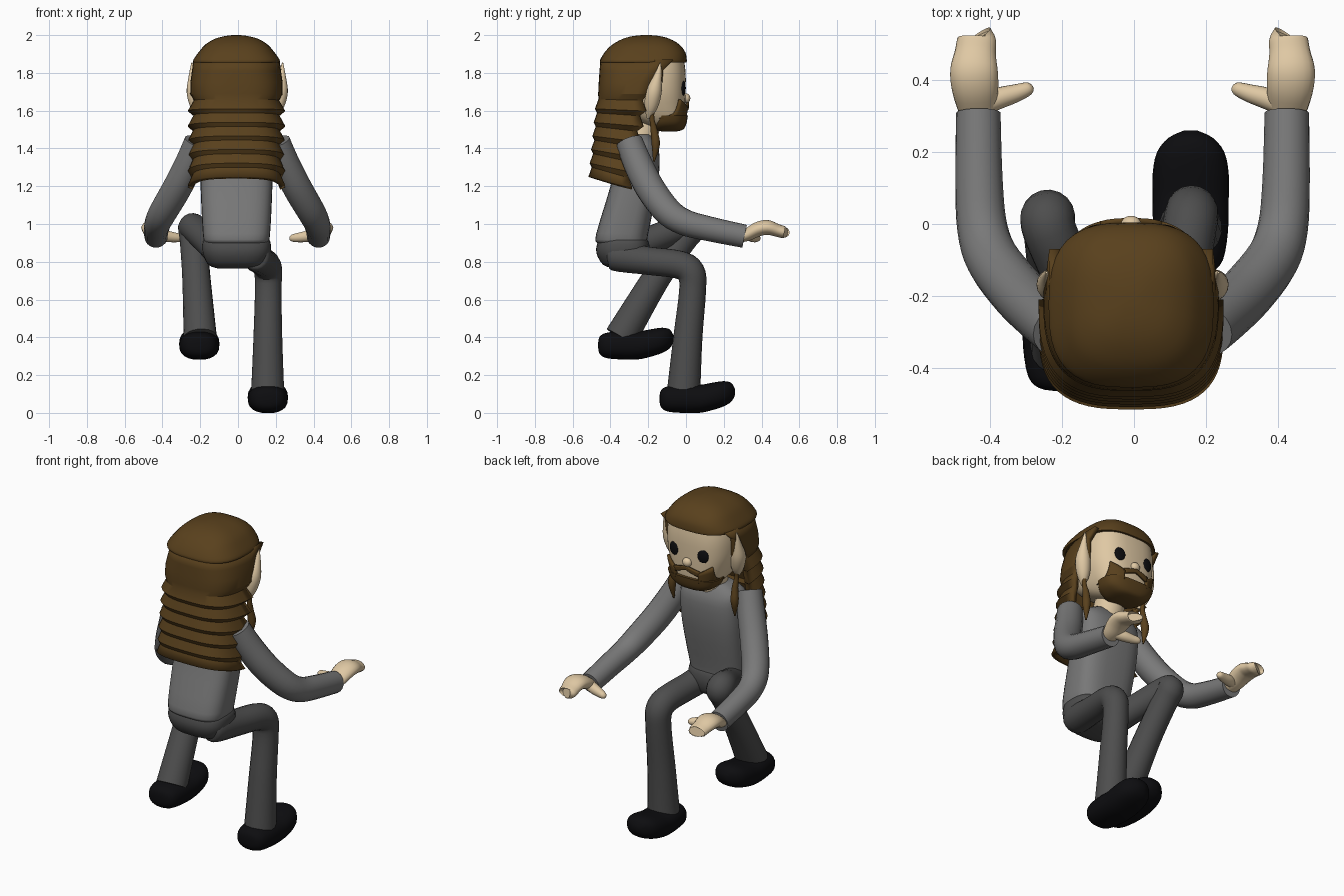
import bpy, math
from mathutils import Vector

if "Cube" in bpy.data.objects:
    bpy.data.objects.remove(bpy.data.objects["Cube"])

CX = -0.008


def mat(name, c):
    m = bpy.data.materials.new(name)
    m.diffuse_color = (*c, 1)
    m.use_nodes = True
    m.node_tree.nodes["Principled BSDF"].inputs["Base Color"].default_value = m.diffuse_color
    return m


SKIN = mat("skin", (.74, .58, .37))
HAIR = mat("hair", (.10, .052, .012))
SHIRT = mat("shirt", (.19, .19, .19))
PANTS = mat("pants", (.075, .075, .075))
BLACK = mat("black", (.004, .004, .005))


def make(name, verts, faces, m, angle=50):
    me = bpy.data.meshes.new(name)
    me.from_pydata([tuple(v) for v in verts], [], faces)
    me.materials.append(m)
    ob = bpy.data.objects.new(name, me)
    bpy.context.collection.objects.link(ob)
    bpy.ops.object.select_all(action='DESELECT')
    ob.select_set(True)
    bpy.context.view_layer.objects.active = ob
    bpy.ops.object.mode_set(mode='EDIT')
    bpy.ops.mesh.select_all(action='SELECT')
    bpy.ops.mesh.normals_make_consistent(inside=False)
    bpy.ops.object.mode_set(mode='OBJECT')
    bpy.ops.object.shade_smooth_by_angle(angle=math.radians(angle))
    return ob


def sup(t, n):
    c, s = math.cos(t), math.sin(t)
    return (math.copysign(abs(c) ** (2 / n), c), math.copysign(abs(s) ** (2 / n), s))


def skin_rings(name, rings, m, closed=True, caps=True, angle=50):
    k = len(rings[0])
    verts = [v for r in rings for v in r]
    faces = [(i * k + j, i * k + (j + 1) % k, (i + 1) * k + (j + 1) % k, (i + 1) * k + j)
             for i in range(len(rings) - 1) for j in range(k if closed else k - 1)]
    if caps:
        faces += [tuple(range(k)), tuple(range((len(rings) - 1) * k, len(rings) * k))]
    return make(name, verts, faces, m, angle)


def spline(rows, sub=4):
    """Catmull-Rom through tuples of any length."""
    out = []
    for i in range(len(rows) - 1):
        p = [rows[max(i - 1, 0)], rows[i], rows[i + 1], rows[min(i + 2, len(rows) - 1)]]
        for s in range(sub):
            t = s / sub
            out.append(tuple(.5 * (2 * b + (c - a) * t + (2 * a - 5 * b + 4 * c - d) * t * t
                                   + (3 * b - a - 3 * c + d) * t ** 3) for a, b, c, d in zip(*p)))
    return out + [rows[-1]]


def tube(name, pts, m, flat=1.0, seg=18, mirror=1):
    """pts: x, y, z, radius; flat squashes the tube's vertical thickness."""
    rows = spline([(p[0] * mirror + (CX if mirror < 0 else 0),) + p[1:] for p in pts])
    P = [Vector(r[:3]) for r in rows]
    rings, side = [], None
    for i, r in enumerate(rows):
        d = (P[min(i + 1, len(P) - 1)] - P[max(i - 1, 0)]).normalized()
        side = Vector((1, 0, 0)) if side is None else side
        if side is not None and abs(d.dot(side)) > .95:
            side = Vector((0, 1, 0))
        side = (side - d * d.dot(side)).normalized()
        up = d.cross(side)
        rings.append([P[i] + side * r[3] * math.cos(2 * math.pi * j / seg)
                      + up * r[3] * flat * math.sin(2 * math.pi * j / seg) for j in range(seg)])
    return skin_rings(name, rings, m)


def zloft(name, rows, m, n=2.6, seg=32, sub=3):
    """rows: z, back y, front y, half width"""
    rings = []
    for z, b, f, h in spline(rows, sub):
        rings.append([(CX + h * sup(2 * math.pi * j / seg, n)[0],
                       (b + f) / 2 + (f - b) / 2 * sup(2 * math.pi * j / seg, n)[1], z)
                      for j in range(seg)])
    return skin_rings(name, rings, m)


def ball(name, loc, r, m):
    bpy.ops.mesh.primitive_uv_sphere_add(segments=20, ring_count=12, radius=1, location=loc)
    ob = bpy.context.object
    ob.name, ob.scale = name, r
    ob.data.materials.append(m)
    bpy.ops.object.shade_smooth()
    return ob


# torso, pelvis and neck
zloft("shirt_body", [(.885, -.43, -.24, .13), (.9, -.47, -.21, .165), (.95, -.475, -.20, .178),
                     (1.2, -.40, -.15, .19), (1.36, -.365, -.14, .19), (1.43, -.35, -.16, .18),
                     (1.475, -.31, -.19, .11)], SHIRT, 3)
zloft("trouser_hips", [(.765, -.38, -.26, .10), (.785, -.44, -.21, .15), (.85, -.475, -.19, .18),
                       (.91, -.465, -.2, .178), (.93, -.44, -.22, .15)], PANTS, 2.8)
tube("neck", [(CX, -.25, 1.43, .09), (CX, -.22, 1.52, .085), (CX, -.2, 1.6, .085)], SKIN)

# legs
tube("right_leg", [(.09, -.42, .83, .04), (.095, -.38, .83, .078), (.125, -.2, .805, .075),
                   (.15, -.04, .785, .075), (.16, .025, .745, .075), (.16, .035, .65, .071),
                   (.158, .01, .4, .077), (.157, -.012, .12, .088)], PANTS)
tube("left_leg", [(-.08, -.42, .83, .04), (-.09, -.36, .845, .078), (-.17, -.17, .92, .075),
                  (-.235, -.02, .98, .075), (-.24, .02, .965, .076), (-.235, -.02, .91, .073),
                  (-.22, -.16, .71, .075), (-.2, -.345, .4, .088)], PANTS)

# shoes: y, z bottom, z top, half width
SHOE = [(-.14, .06, .09, .02), (-.132, .03, .12, .06), (-.1, .008, .14, .09), (-.02, 0, .15, .104),
        (.07, 0, .148, .106), (.14, .015, .16, .106), (.2, .035, .168, .094), (.24, .06, .158, .062),
        (.26, .095, .125, .02)]
for name, ox, oy, oz in (("right_shoe", .158, 0, 0), ("left_shoe", -.205, -.325, .283)):
    rings = [[(ox + h * sup(2 * math.pi * j / 24, 2.4)[0], oy + y,
               oz + (a + b) / 2 + (b - a) / 2 * sup(2 * math.pi * j / 24, 2.4)[1]) for j in range(24)]
             for y, a, b, h in spline(SHOE, 3)]
    skin_rings(name, rings, BLACK)

# arms, hands, ears and loose hair strands on both sides
for s, side in ((1, "right"), (-1, "left")):
    tube(side + "_sleeve", [(.205, -.30, 1.435, .072), (.25, -.255, 1.32, .077), (.315, -.19, 1.19, .078),
                            (.385, -.10, 1.07, .075), (.415, -.01, 1.01, .07), (.424, .12, .975, .066),
                            (.426, .31, .935, .062)], SHIRT, mirror=s)
    tube(side + "_hand", [(.426, .295, .93, .045), (.43, .33, .945, .056), (.435, .38, .972, .065),
                          (.438, .43, .982, .066), (.434, .48, .967, .057), (.43, .515, .957, .054),
                          (.43, .52, .956, .045)], SKIN, flat=.6, mirror=s)
    tube(side + "_thumb", [(.42, .33, .945, .03), (.37, .35, .935, .03), (.32, .365, .928, .025),
                           (.285, .378, .925, .018), (.274, .383, .925, .006)], SKIN, mirror=s)
    tube(side + "_ear", [(.195, -.20, 1.56, .01), (.207, -.185, 1.62, .035), (.222, -.17, 1.7, .042),
                         (.232, -.15, 1.78, .022), (.236, -.135, 1.855, .003)],
         SKIN, mirror=s).name = side + "_ear"
    tube(side + "_hair_strand", [(.215, -.14, 1.82, .02), (.21, -.15, 1.7, .018), (.205, -.18, 1.58, .012),
                                 (.2, -.17, 1.5, .018), (.205, -.16, 1.42, .022), (.2, -.17, 1.33, .004)],
         HAIR, mirror=s)

# head: z, back y, front y, half width
HEAD = [(1.505, -.15, -.05, .06), (1.52, -.2, -.02, .11), (1.56, -.3, -.008, .15), (1.62, -.38, -.004, .18),
        (1.7, -.42, -.002, .205), (1.8, -.42, -.002, .21), (1.88, -.4, -.012, .2)]
zloft("head", HEAD, SKIN, 2.8, 40)


def face_point(x, z, off=0.0):
    for a, b in zip(HEAD, HEAD[1:]):
        if z <= b[0]:
            break
    t = max(0, (z - a[0]) / (b[0] - a[0]))
    bk, f, h = (p + (q - p) * t for p, q in zip(a[1:], b[1:]))
    u = min(abs(x) / h, 1)
    return (CX + x, (bk + f) / 2 + (f - bk) / 2 * (1 - u ** 2.8) ** (1 / 2.8) + off, z)


# eyes and nose
for s, side in ((1, "right"), (-1, "left")):
    e = ball(side + "_eye", face_point(s * .095, 1.72, -.004), (.034, .013, .041), BLACK)
    e.rotation_euler.z = -s * .15
ball("nose", (CX, .0, 1.665), (.028, .023, .026), SKIN)

# beard: wraps the jaw with a moustache and a gap round the mouth
BEARD = [(1.49, -.125, -.05, .05), (1.50, -.17, -.015, .10), (1.53, -.18, .002, .145),
         (1.575, -.18, .010, .165)]
zloft("chin_beard", BEARD, HAIR, 2.8, 32)


def patch(name, x0, x1, z0, z1):
    nx, nz = 8, 4
    rings = []
    for i in range(nz + 1):
        rings.append([face_point(x0 + (x1 - x0) * j / nx, z0(j / nx) + (z1(j / nx) - z0(j / nx)) * i / nz, .012)
                      for j in range(nx + 1)])
    ob = skin_rings(name, rings, HAIR, closed=False, caps=False)
    mod = ob.modifiers.new("thickness", 'SOLIDIFY')
    mod.thickness, mod.offset = .016, 0


for s, side in ((1, "right"), (-1, "left")):
    patch(side + "_beard_side", s * .075, s * .15, lambda t: 1.56, lambda t: 1.615 + .045 * t)
patch("moustache", -.085, .085, lambda t: 1.625 - .03 * abs(2 * t - 1), lambda t: 1.645 - .02 * abs(2 * t - 1))

# hair crown
zloft("hair_crown", [(1.855, -.455, .003, .228), (1.87, -.454, .004, .228), (1.91, -.43, -.004, .2),
                     (1.95, -.39, -.035, .165), (1.98, -.335, -.085, .115), (1.995, -.28, -.14, .06),
                     (2.0, -.23, -.19, .02)], HAIR, 2.8, 40)

# long wavy hair: z, half width, back y, side-front y
rows = [(1.87, .228, -.453, -.07), (1.81, .236, -.458, -.13), (1.75, .244, -.462, -.18),
        (1.69, .245, -.465, -.2)]
for i in range(6):
    z = 1.66 - i * .072
    f, b = -.21 - .015 * i, -.47 - .007 * i
    rows += [(z, .226 + .002 * i, b + .006, f - .02), (z - .05, .258, b - .012, f)]
rings = []
for z, h, b, f in rows:
    k, ring = 28, []
    tilt = .055 * min(1, max(0, (1.7 - z) / .4))
    for j in range(k + 1):
        c, s = sup(math.pi * j / k, 2.9)
        ring.append((CX + h * c, f + (b - f) * s, z - tilt * (1 - s)))
    rings.append(ring)
long_hair = skin_rings("long_wavy_hair", rings, HAIR, closed=False, caps=False, angle=25)
mod = long_hair.modifiers.new("thickness", 'SOLIDIFY')
mod.thickness, mod.offset = .03, -1
